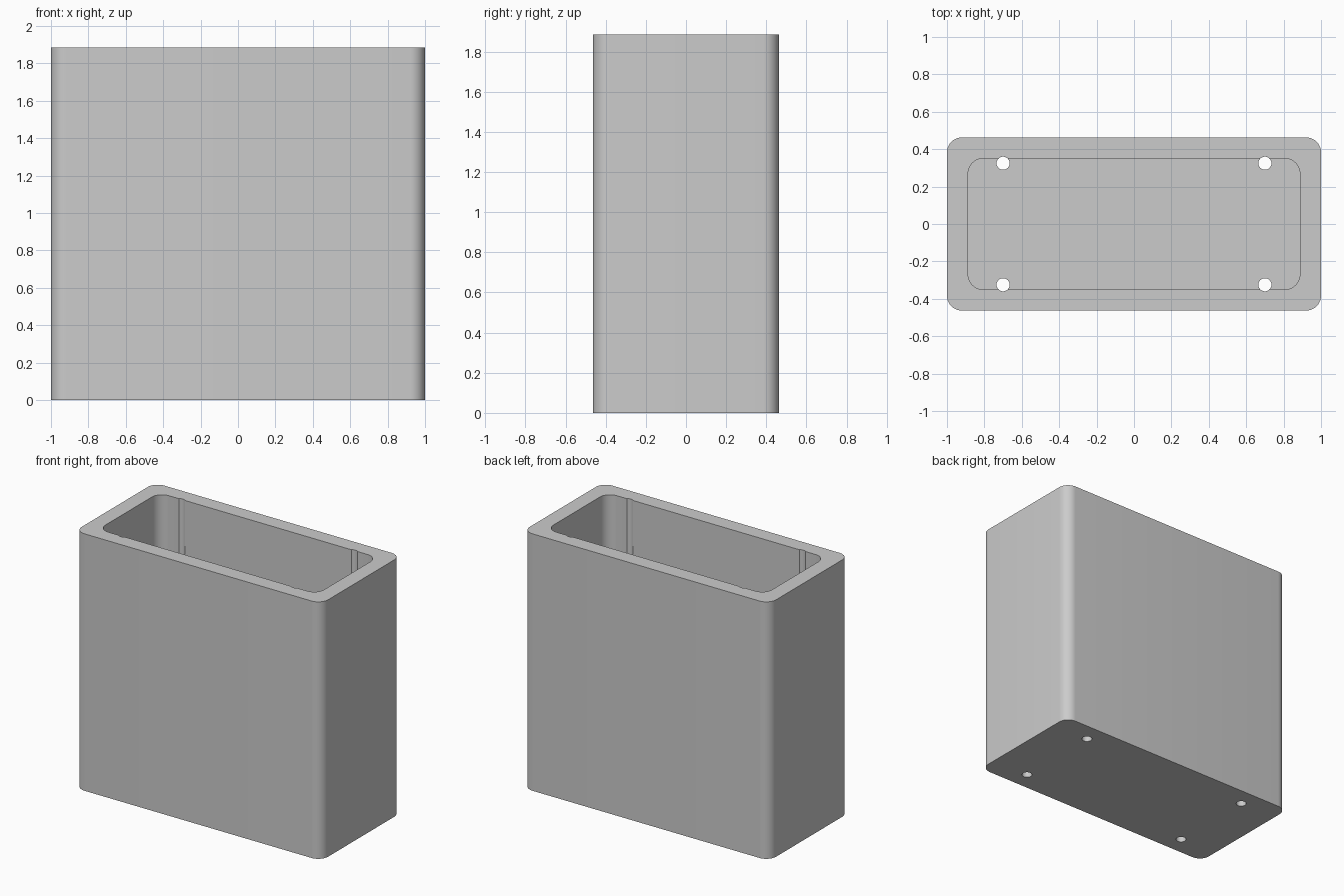
import bpy
import bmesh
from math import cos, sin, pi, radians

HALF_X, HALF_Y, HEIGHT = 1.0, 0.463, 1.885
WALL, FLOOR, CORNER = 0.113, 0.113, 0.08

cube = bpy.data.objects.get("Cube")
if cube:
    bpy.data.objects.remove(cube, do_unlink=True)

grey = bpy.data.materials.new("light_grey")
grey.use_nodes = True
grey.diffuse_color = (0.6, 0.6, 0.6, 1)
grey.node_tree.nodes["Principled BSDF"].inputs["Base Color"].default_value = (0.6, 0.6, 0.6, 1)


def rounded_outline(hx, hy, r, steps=10):
    """Counter-clockwise rectangle outline with rounded corners."""
    points = []
    for i, (sx, sy) in enumerate([(1, 1), (-1, 1), (-1, -1), (1, -1)]):
        for k in range(steps + 1):
            a = (i + k / steps) * pi / 2
            points.append((sx * (hx - r) + r * cos(a), sy * (hy - r) + r * sin(a)))
    return points


def circle_outline(cx, cy, r, steps=32):
    return [(cx + r * cos(2 * pi * k / steps), cy + r * sin(2 * pi * k / steps))
            for k in range(steps)]


def make_prism(name, outlines, z0, z1):
    """Extrude one or more closed outlines from z0 to z1."""
    bm = bmesh.new()
    for outline in outlines:
        base = bm.faces.new([bm.verts.new((x, y, z0)) for x, y in outline])
        new = bmesh.ops.extrude_face_region(bm, geom=[base], use_keep_orig=True)["geom"]
        bmesh.ops.translate(bm, vec=(0, 0, z1 - z0),
                            verts=[v for v in new if isinstance(v, bmesh.types.BMVert)])
    bmesh.ops.recalc_face_normals(bm, faces=bm.faces)
    mesh = bpy.data.meshes.new(name)
    bm.to_mesh(mesh)
    bm.free()
    mesh.materials.append(grey)
    obj = bpy.data.objects.new(name, mesh)
    bpy.context.collection.objects.link(obj)
    return obj


def cut(target, cutter):
    """Subtract the cutter from the target and discard it."""
    cutter.hide_render = True
    mod = target.modifiers.new("cut", "BOOLEAN")
    mod.operation = "DIFFERENCE"
    mod.solver = "EXACT"
    mod.object = cutter
    bpy.context.view_layer.objects.active = target
    bpy.ops.object.modifier_apply(modifier=mod.name)
    bpy.data.objects.remove(cutter, do_unlink=True)


# Outer block
box = make_prism("open_box", [rounded_outline(HALF_X, HALF_Y, CORNER)], 0, HEIGHT)

# Hollow, open at the top
cut(box, make_prism("cavity_cutter",
                    [rounded_outline(HALF_X - WALL, HALF_Y - WALL, CORNER)],
                    FLOOR, HEIGHT + 0.2))

# Four holes through the floor, grazing the long walls up to the rim
holes = [circle_outline(sx * 0.7, sy * 0.325, 0.035) for sx in (-1, 1) for sy in (-1, 1)]
cut(box, make_prism("hole_cutter", holes, -0.1, HEIGHT + 0.1))

# Smooth corners, sharp rims
bpy.ops.object.select_all(action="DESELECT")
box.select_set(True)
bpy.context.view_layer.objects.active = box
bpy.ops.object.shade_smooth_by_angle(angle=radians(30))
